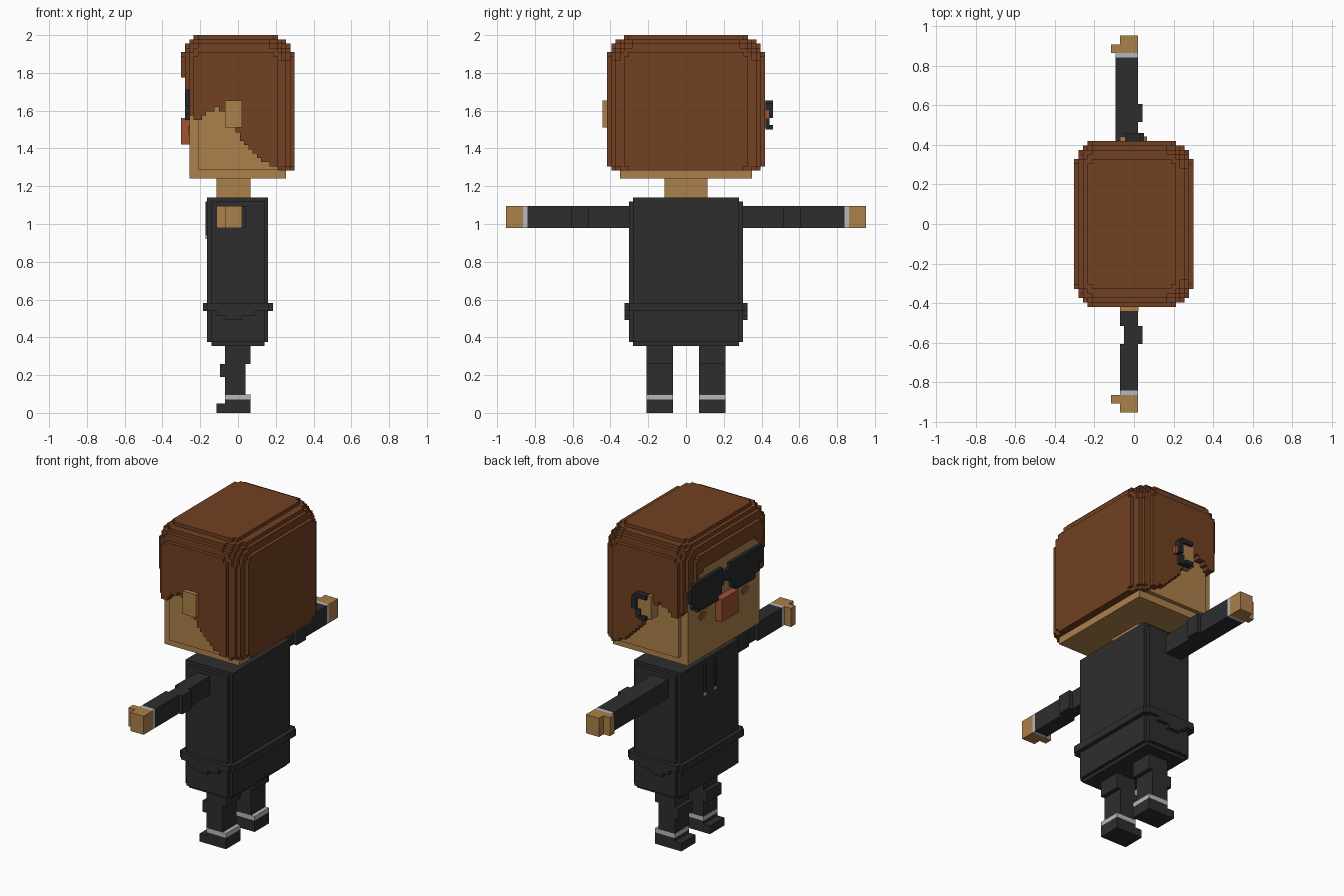
import bpy, bmesh, math
from mathutils import Vector

if "Cube" in bpy.data.objects:
    bpy.data.objects.remove(bpy.data.objects["Cube"])


def material(name, r, g, b):
    m = bpy.data.materials.new(name)
    m.diffuse_color = (r, g, b, 1)
    m.use_nodes = True
    m.node_tree.nodes["Principled BSDF"].inputs["Base Color"].default_value = m.diffuse_color
    return m


SKIN = material("tan skin", 0.41, 0.22, 0.07)
HAIR = material("brown hair", 0.165, 0.052, 0.016)
CLOTH = material("charcoal cloth", 0.027, 0.027, 0.027)
TRIM = material("light grey trim", 0.46, 0.49, 0.53)
RED = material("reddish brown", 0.35, 0.085, 0.033)
DARK = material("dark glass", 0.018, 0.02, 0.023)


def finish(name, bm, mat):
    me = bpy.data.meshes.new(name)
    bm.to_mesh(me)
    bm.free()
    me.materials.append(mat)
    ob = bpy.data.objects.new(name, me)
    bpy.context.collection.objects.link(ob)
    return ob


def boxes(name, mat, *spans, mirror=False):
    """One object from boxes (x0, x1, y0, y1, z0, z1), optionally mirrored in y."""
    bm = bmesh.new()
    all_spans = list(spans)
    if mirror:
        all_spans += [(a, b, -d, -c, e, f) for a, b, c, d, e, f in spans]
    for x0, x1, y0, y1, z0, z1 in all_spans:
        vs = bmesh.ops.create_cube(bm, size=1)["verts"]
        for v in vs:
            v.co = ((x0 + x1) / 2 + v.co.x * (x1 - x0),
                    (y0 + y1) / 2 + v.co.y * (y1 - y0),
                    (z0 + z1) / 2 + v.co.z * (z1 - z0))
    return finish(name, bm, mat)


# --- legs, shoes and ankle trim
boxes("leg", CLOTH, (-0.07, 0.065, 0.07, 0.21, 0.26, 0.38),
      (-0.095, 0.04, 0.07, 0.21, 0.19, 0.26),
      (-0.07, 0.04, 0.07, 0.21, 0.095, 0.19), mirror=True)
boxes("ankle_trim", TRIM, (-0.07, 0.065, 0.07, 0.21, 0.07, 0.097), mirror=True)
boxes("shoe", CLOTH, (-0.115, 0.065, 0.07, 0.21, 0, 0.05),
      (-0.07, 0.065, 0.07, 0.21, 0.05, 0.07), mirror=True)

# --- torso with stepped edges, and jacket hem
boxes("torso", CLOTH, (-0.163, 0.16, -0.28, 0.28, 0.375, 1.14),
      (-0.14, 0.14, -0.302, 0.302, 0.375, 1.12),
      (-0.14, 0.14, -0.28, 0.28, 0.355, 1.14))
boxes("jacket_hem", CLOTH, (-0.185, 0.185, -0.302, 0.302, 0.54, 0.583),
      (-0.163, 0.163, -0.325, 0.325, 0.54, 0.583),
      (-0.11, 0.09, -0.325, 0.325, 0.515, 0.54),
      (-0.07, 0.02, -0.325, 0.325, 0.493, 0.515))

# --- hood strings with pale tips
boxes("hood_string", CLOTH, (-0.172, -0.163, 0.04, 0.06, 0.94, 1.12), mirror=True)
boxes("string_tip", TRIM, (-0.172, -0.163, 0.04, 0.06, 0.92, 0.94), mirror=True)

# --- arms held out sideways, the left sleeve a little thicker
for side, front in ((-1, -0.07), (1, -0.093)):
    def span(x0, x1, y0, y1):
        return (x0, x1, min(side * y0, side * y1), max(side * y0, side * y1), 0.98, 1.095)
    tag = "left" if side > 0 else "right"
    bend = front if side > 0 else -0.05
    boxes(tag + "_sleeve", CLOTH, span(front, 0.02, 0.28, 0.515),
          span(bend, 0.042, 0.515, 0.605), span(front, 0.02, 0.605, 0.84))
    boxes(tag + "_cuff", TRIM, span(front, 0.02, 0.84, 0.862))
    boxes(tag + "_hand", SKIN, span(-0.07, 0.02, 0.862, 0.952),
          span(-0.115, -0.07, 0.862, 0.907))

# --- neck, head and ears
boxes("neck", SKIN, (-0.115, 0.065, -0.113, 0.113, 1.13, 1.25))
boxes("head", SKIN, (-0.258, 0.255, -0.35, 0.35, 1.24, 1.88),
      (-0.21, 0.21, -0.375, 0.375, 1.285, 1.88))
boxes("ear", SKIN, (-0.07, 0.022, 0.37, 0.442, 1.51, 1.653), mirror=True)

# --- earpiece hooked round the left ear
boxes("earpiece", DARK, (0.022, 0.05, 0.42, 0.46, 1.56, 1.64),
      (-0.045, 0.035, 0.42, 0.46, 1.63, 1.655),
      (0.0, 0.035, 0.42, 0.443, 1.5, 1.56),
      (-0.045, 0.0, 0.42, 0.46, 1.5, 1.525))
boxes("earpiece_light", RED, (0.05, 0.066, 0.42, 0.442, 1.555, 1.605))

# --- face: nose, cheeks and dark glasses
boxes("nose", RED, (-0.302, -0.25, -0.08, 0.08, 1.42, 1.56))
boxes("cheek", RED, (-0.262, -0.255, 0.175, 0.24, 1.485, 1.51),
      (-0.262, -0.255, 0.19, 0.225, 1.475, 1.52), mirror=True)
boxes("glasses", DARK, (-0.28, -0.25, 0.04, 0.35, 1.68, 1.735),
      (-0.28, -0.25, 0.03, 0.35, 1.625, 1.68),
      (-0.28, -0.25, 0.05, 0.325, 1.58, 1.625),
      (-0.28, -0.25, 0.08, 0.28, 1.55, 1.58),
      (-0.28, -0.25, 0.0, 0.04, 1.645, 1.705), mirror=True)

# --- hair: small blocks filling a rounded box, trimmed along a hairline
LO, HI = Vector((-0.302, -0.418, 1.26)), Vector((0.3, 0.418, 2.0))
N = (27, 37, 33)
STEP = Vector([(HI[i] - LO[i]) / N[i] for i in range(3)])
R_LO, R_HI = (0.10, 0.15, 0.05), (0.15, 0.15, 0.15)
SIDE_LINE = [(-0.31, 1.68), (-0.27, 1.67), (-0.24, 1.55), (-0.2, 1.55), (-0.15, 1.6),
             (-0.11, 1.61), (-0.03, 1.57), (0.0, 1.47), (0.06, 1.41), (0.12, 1.345),
             (0.19, 1.305), (0.25, 1.27), (0.31, 1.24)]
FRINGE = [(0, 1.83), (0.24, 1.825), (0.3, 1.79), (0.34, 1.75), (0.38, 1.68), (0.5, 1.68)]


def interp(table, t):
    for (a, va), (b, vb) in zip(table, table[1:]):
        if t <= b:
            return va + (vb - va) * (t - a) / (b - a)
    return table[-1][1]


def in_head(p):
    return p.z < 1.88 and ((-0.258 < p.x < 0.255 and abs(p.y) < 0.35)
                           or (abs(p.x) < 0.21 and abs(p.y) < 0.375))


def in_hair(p):
    q = 0
    for i in range(3):
        low = (LO[i] + R_LO[i] - p[i]) / R_LO[i]
        high = (p[i] - HI[i] + R_HI[i]) / R_HI[i]
        q += max(low, high, 0) ** 2
    if q > 1 or in_head(p):
        return False
    if p.x < -0.25:
        return p.z > interp(FRINGE, abs(p.y))
    return p.z > interp(SIDE_LINE, p.x)


def centre(c):
    return Vector([LO[i] + (c[i] + 0.5) * STEP[i] for i in range(3)])


cells = {(i, j, k) for i in range(N[0]) for j in range(N[1]) for k in range(N[2])
         if in_hair(centre((i, j, k)))}
bm = bmesh.new()
verts = {}


def corner(c):
    if c not in verts:
        verts[c] = bm.verts.new([LO[i] + c[i] * STEP[i] for i in range(3)])
    return verts[c]


for c in cells:
    for axis in range(3):
        u, w = (axis + 1) % 3, (axis + 2) % 3
        for s in (0, 1):
            n = list(c)
            n[axis] += 2 * s - 1
            if tuple(n) in cells or in_head(centre(n)):
                continue
            loop = []
            for du, dw in ((0, 0), (1, 0), (1, 1), (0, 1)):
                k = list(c)
                k[axis] += s
                k[u] += du
                k[w] += dw
                loop.append(corner(tuple(k)))
            bm.faces.new(loop if s else loop[::-1])
finish("hair", bm, HAIR)
